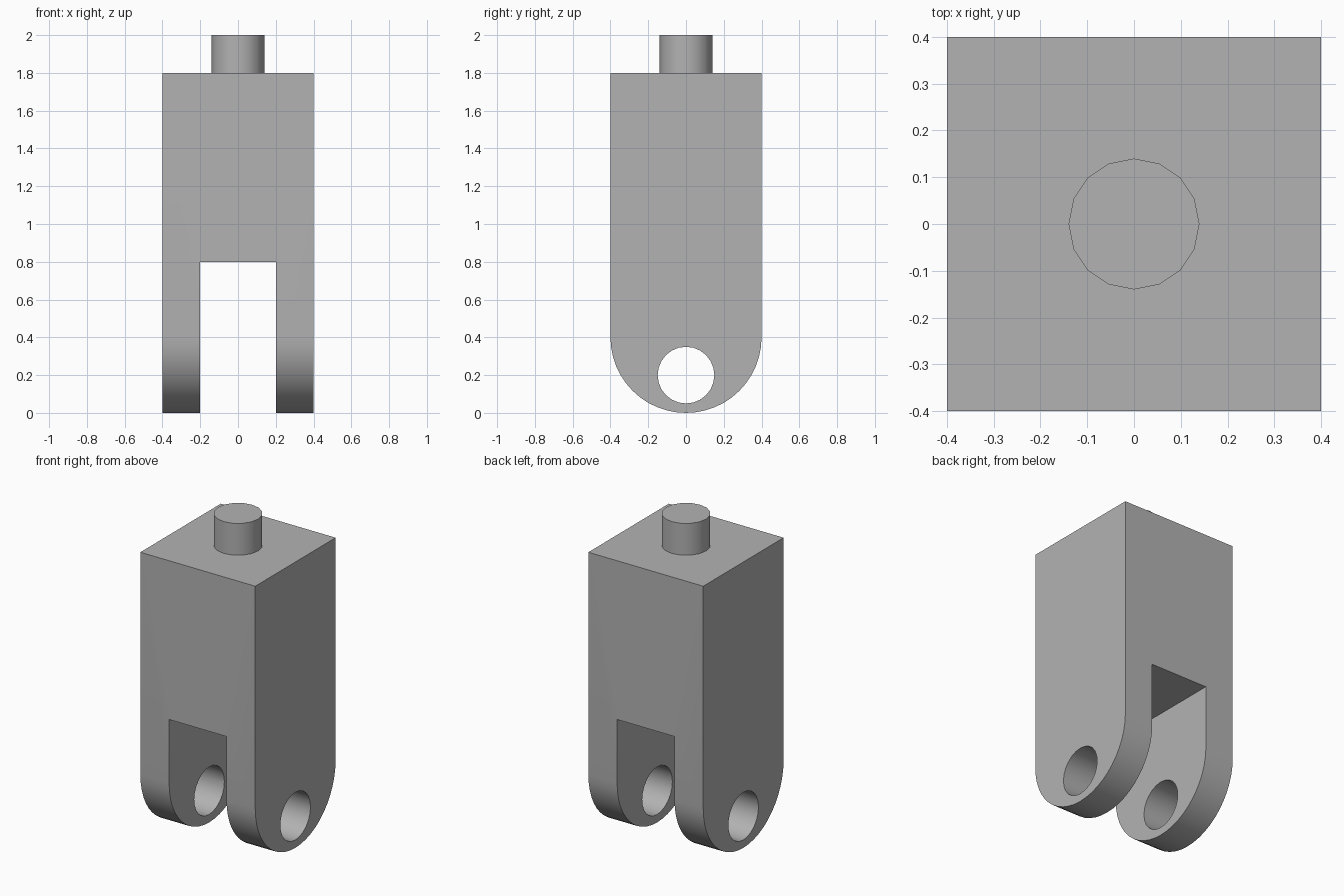
import bpy
import bmesh
from math import pi, cos, sin, radians
from mathutils import Matrix

if "Cube" in bpy.data.objects:
    bpy.data.objects.remove(bpy.data.objects["Cube"], do_unlink=True)

HALF = 0.4       # half width of the block, also the rounded end radius
TOP = 1.8        # top of the block

grey = bpy.data.materials.new("plain grey")
grey.use_nodes = True
COLOUR = (0.45, 0.45, 0.45, 1)
grey.diffuse_color = COLOUR
grey.node_tree.nodes["Principled BSDF"].inputs["Base Color"].default_value = COLOUR


def finish(name, bm):
    bmesh.ops.recalc_face_normals(bm, faces=bm.faces)
    mesh = bpy.data.meshes.new(name)
    bm.to_mesh(mesh)
    bm.free()
    mesh.materials.append(grey)
    obj = bpy.data.objects.new(name, mesh)
    bpy.context.collection.objects.link(obj)
    return obj


def cylinder(name, radius, depth, sides, matrix):
    bm = bmesh.new()
    bmesh.ops.create_cone(bm, cap_ends=True, segments=sides, radius1=radius,
                          radius2=radius, depth=depth, matrix=matrix)
    return finish(name, bm)


def select_only(obj):
    bpy.ops.object.select_all(action="DESELECT")
    obj.select_set(True)
    bpy.context.view_layer.objects.active = obj


def cut(target, cutter):
    cutter.hide_render = True
    mod = target.modifiers.new("cut", "BOOLEAN")
    mod.operation = "DIFFERENCE"
    mod.solver = "EXACT"
    mod.object = cutter
    select_only(target)
    bpy.ops.object.modifier_apply(modifier=mod.name)
    bpy.data.objects.remove(cutter, do_unlink=True)


# Block with a rounded lower end, extruded across its width
bm = bmesh.new()
ARC = 24
outline = [(HALF, TOP), (-HALF, TOP)]
outline += [(-HALF * cos(pi * i / ARC), HALF - HALF * sin(pi * i / ARC))
            for i in range(ARC + 1)]
side = bm.faces.new([bm.verts.new((-HALF, y, z)) for y, z in outline])
walls = bmesh.ops.extrude_face_region(bm, geom=[side])
bmesh.ops.translate(bm, vec=(2 * HALF, 0, 0),
                    verts=[v for v in walls["geom"] if isinstance(v, bmesh.types.BMVert)])
clevis = finish("clevis_body", bm)

# Slot between the two cheeks
bm = bmesh.new()
bmesh.ops.create_cube(bm, size=1, matrix=Matrix.Translation((0, 0, 0.3))
                      @ Matrix.Diagonal((0.4, 1.2, 1, 1)))
cut(clevis, finish("slot_cutter", bm))

# Cross hole through both cheeks
cut(clevis, cylinder("hole_cutter", 0.15, 1.2, 24,
                     Matrix.Translation((0, 0, 0.2)) @ Matrix.Rotation(pi / 2, 4, "Y")))

# Stub pin on top
pin = cylinder("top_pin", 0.14, 0.2, 16, Matrix.Translation((0, 0, TOP + 0.1)))

for part in (clevis, pin):
    select_only(part)
    bpy.ops.object.shade_smooth_by_angle(angle=radians(30))
